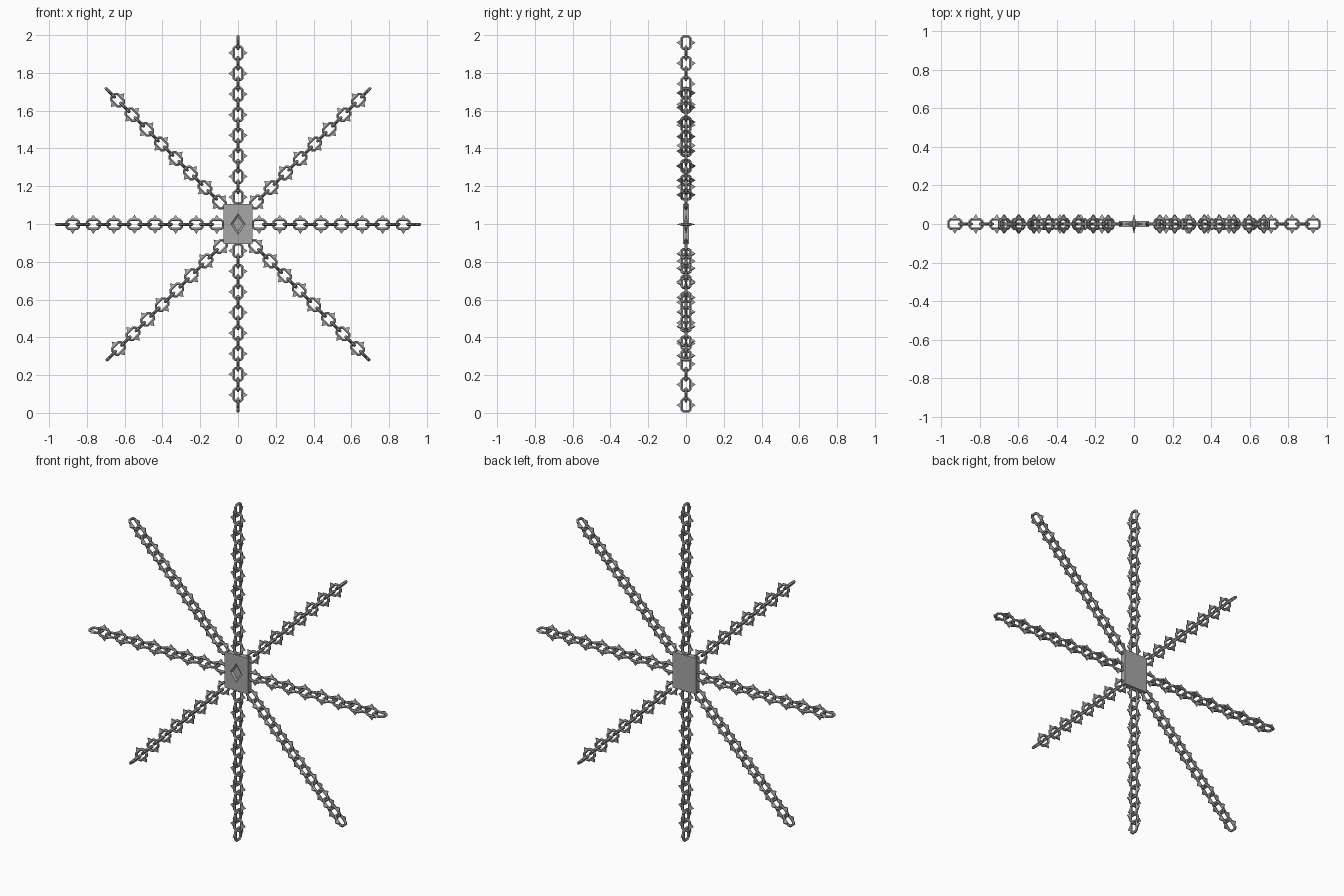
import bpy
import bmesh
from math import cos, sin, tau
from mathutils import Matrix, Vector

if "Cube" in bpy.data.objects:
    bpy.data.objects.remove(bpy.data.objects["Cube"])

# one grey metal for every part
GREY = (0.39, 0.39, 0.39, 1)
grey_steel = bpy.data.materials.new("grey steel")
grey_steel.use_nodes = True
grey_steel.diffuse_color = GREY
grey_steel.node_tree.nodes["Principled BSDF"].inputs["Base Color"].default_value = GREY

HALF_LEN, HALF_WID, CHAMFER, WIRE = 0.033, 0.0235, 0.01, 0.008
STEP, PAIRS = 0.109, 8


def finish(name, bm):
    bmesh.ops.recalc_face_normals(bm, faces=bm.faces)
    mesh = bpy.data.meshes.new(name)
    bm.to_mesh(mesh)
    bm.free()
    mesh.materials.append(grey_steel)
    bpy.context.collection.objects.link(bpy.data.objects.new(name, mesh))


def add_link(bm, mat, sides=6):
    # octagonal wire loop
    rings = []
    for k in range(8):
        a = tau * (k + 0.5) / 8
        c, s = cos(a), sin(a)
        long_side = abs(c) > abs(s)
        x = HALF_LEN if long_side else HALF_LEN - CHAMFER
        y = HALF_WID - CHAMFER if long_side else HALF_WID
        p = Vector((x if c > 0 else -x, y if s > 0 else -y, 0))
        ring = []
        for j in range(sides):
            t = tau * (j + 0.5) / sides
            off = Vector((c * cos(t), s * cos(t), sin(t))) * WIRE
            ring.append(bm.verts.new(mat @ (p + off)))
        rings.append(ring)
    for k in range(8):
        a, b = rings[k], rings[(k + 1) % 8]
        for j in range(sides):
            n = (j + 1) % sides
            bm.faces.new((a[j], a[n], b[n], b[j]))
    # a flat pyramid spike on each long side
    for side in (-1, 1):
        base = [bm.verts.new(mat @ Vector((x, side * HALF_WID, z)))
                for x, z in ((-.018, -.007), (.018, -.007), (.018, .007), (-.018, .007))]
        tip = bm.verts.new(mat @ Vector((0, side * 0.051, 0)))
        bm.faces.new(base)
        for i in range(4):
            bm.faces.new((base[i], base[(i + 1) % 4], tip))


def add_chain(name, x, z, dx, dz):
    bm = bmesh.new()
    d = Vector((dx, 0, dz)).normalized()
    depth = Vector((0, 1, 0))
    across = depth.cross(d)
    for i in range(PAIRS * 2):
        side = depth if i % 2 else across
        mat = Matrix((d, side, d.cross(side))).transposed().to_4x4()
        mat.translation = Vector((x, 0, z)) + d * STEP * i / 2
        add_link(bm, mat)
    finish(name, bm)


# eight spiked chains: first link position and direction
add_chain("top_chain", 0, 1.1425, 0, 1)
add_chain("bottom_chain", 0, 0.8585, 0, -1)
for sx, side in ((1, "left"), (-1, "right")):
    add_chain(side + "_chain", sx * 0.112, 0.998, sx, 0)
    add_chain("upper_" + side + "_chain", sx * 0.098, 1.116, sx, 1)
    add_chain("lower_" + side + "_chain", sx * 0.093, 0.881, sx, -1)

# centre plate with a bevelled diamond recess in its front
bm = bmesh.new()


def ring(y, points):
    return [bm.verts.new((x, y, 1 + z)) for x, z in points]


corners = [(-0.078, 0.106), (0.078, 0.106), (0.078, -0.106), (-0.078, -0.106)]
diamond = [(0, 0.056), (0.038, 0), (0, -0.056), (-0.038, 0)]
back = ring(0.0165, corners)
front = ring(-0.0165, corners)
rim = ring(-0.0165, diamond)
floor = ring(-0.0085, [(x * 0.7, z * 0.7) for x, z in diamond])
bm.faces.new(back)
bm.faces.new(floor)
for i in range(4):
    n = (i + 1) % 4
    bm.faces.new((back[i], back[n], front[n], front[i]))
    bm.faces.new((front[i], front[n], rim[i]))
    bm.faces.new((front[n], rim[n], rim[i]))
    bm.faces.new((rim[i], rim[n], floor[n], floor[i]))
finish("centre_plate", bm)
